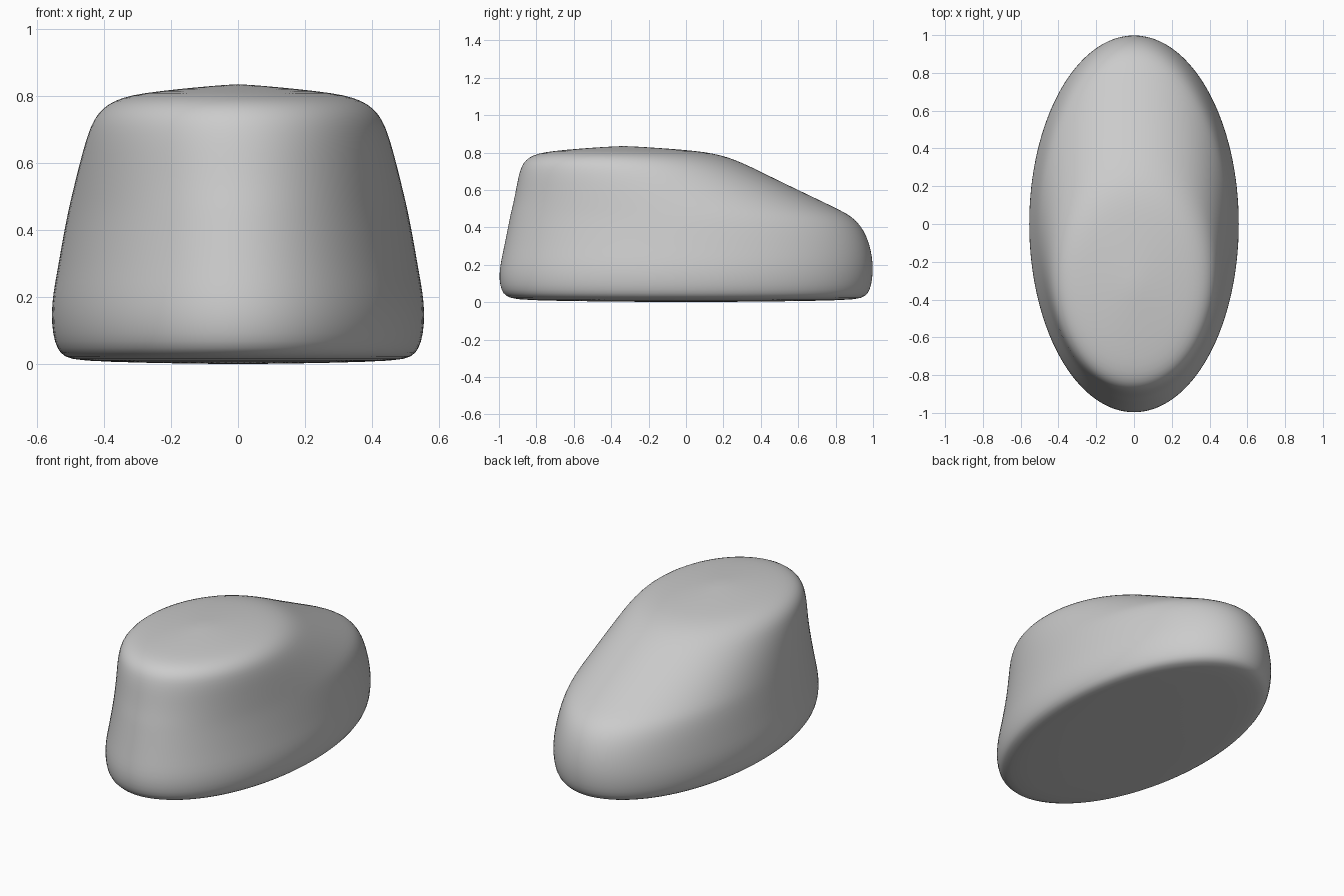
import bpy, bmesh
from math import sin, cos, pi

cube = bpy.data.objects.get("Cube")
if cube:
    bpy.data.objects.remove(cube, do_unlink=True)

SEGMENTS = 64

# Elliptical sections from bottom to top: height, front y, back y, half width
SECTIONS = [
    (.004, -.5, .5, .28), (.01, -.86, .86, .475), (.021, -.945, .945, .518),
    (.045, -.98, .975, .54), (.09, -.996, .992, .553), (.15, -1, 1, .557),
    (.21, -.992, 1, .552), (.28, -.977, .99, .539), (.35, -.963, .968, .527),
    (.41, -.951, .935, .516), (.455, -.942, .89, .507), (.49, -.934, .83, .499),
    (.54, -.922, .725, .487), (.6, -.91, .6, .472), (.66, -.899, .475, .456),
    (.71, -.886, .375, .439), (.745, -.87, .3, .42), (.775, -.84, .225, .389),
    (.795, -.79, .145, .345), (.808, -.715, .06, .285), (.82, -.585, -.08, .18),
    (.83, -.44, -.23, .075),
]

# Grey clay material
mat = bpy.data.materials.new("plain grey")
mat.use_nodes = True
grey = (.6, .6, .6, 1)
mat.diffuse_color = grey
mat.node_tree.nodes["Principled BSDF"].inputs["Base Color"].default_value = grey

# Lofted body
bm = bmesh.new()
rings = []
for z, front, back, width in SECTIONS:
    mid, depth = (front + back) / 2, (back - front) / 2
    angles = [2 * pi * i / SEGMENTS for i in range(SEGMENTS)]
    rings.append([bm.verts.new((width * cos(a), mid + depth * sin(a), z)) for a in angles])
for low, high in zip(rings, rings[1:]):
    for i in range(SEGMENTS):
        j = (i + 1) % SEGMENTS
        bm.faces.new((low[i], low[j], high[j], high[i]))

# Shallow domes closing the underside and the crown
base = bm.verts.new((0, 0, 0))
crown = bm.verts.new((0, -.335, .835))
for i in range(SEGMENTS):
    j = (i + 1) % SEGMENTS
    bm.faces.new((base, rings[0][j], rings[0][i]))
    bm.faces.new((crown, rings[-1][i], rings[-1][j]))
for face in bm.faces:
    face.smooth = True

mesh = bpy.data.meshes.new("rounded_body")
bm.to_mesh(mesh)
bm.free()
mesh.materials.append(mat)
body = bpy.data.objects.new("rounded_body", mesh)
bpy.context.collection.objects.link(body)
smooth = body.modifiers.new("smooth", "SUBSURF")
smooth.levels = smooth.render_levels = 1
